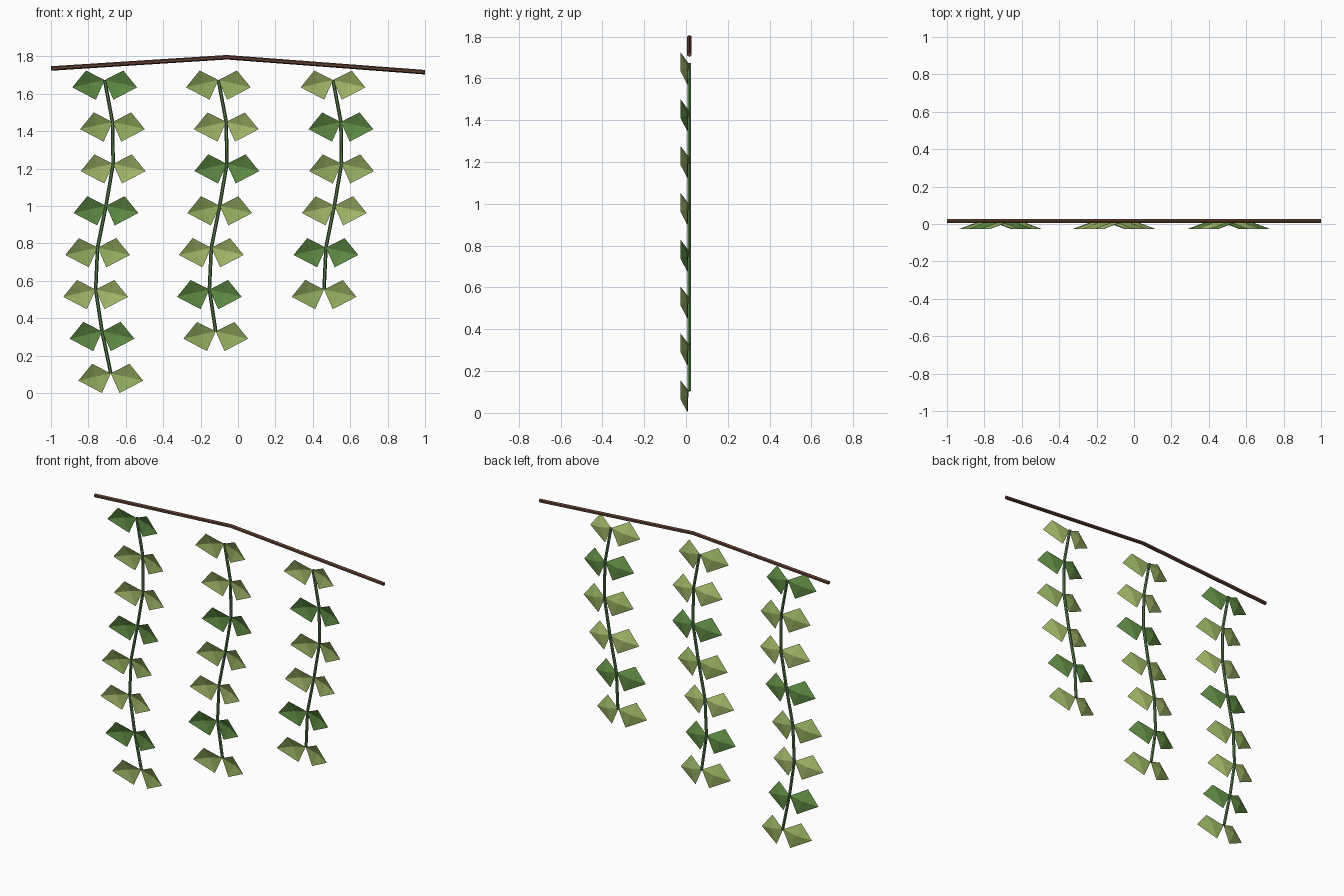
import bpy, bmesh, math
from mathutils import Vector

if "Cube" in bpy.data.objects:
    bpy.data.objects.remove(bpy.data.objects["Cube"])


def material(name, rgb):
    m = bpy.data.materials.new(name)
    m.diffuse_color = (*rgb, 1)
    m.use_nodes = True
    m.node_tree.nodes["Principled BSDF"].inputs["Base Color"].default_value = m.diffuse_color
    return m


def add_object(name, mesh, loc=(0, 0, 0)):
    ob = bpy.data.objects.new(name, mesh)
    ob.location = loc
    bpy.context.collection.objects.link(ob)
    return ob


def tube(name, points, radius, sides, mat):
    """Flat-sided tube along a path in the xz plane."""
    pts = [Vector(p) for p in points]
    bm = bmesh.new()
    rings = []
    for i, p in enumerate(pts):
        d = (pts[min(i + 1, len(pts) - 1)] - pts[max(i - 1, 0)]).normalized()
        u = Vector((0, 1, 0))
        w = d.cross(u)
        angles = [2 * math.pi * (k + 0.5) / sides for k in range(sides)]
        rings.append([bm.verts.new(p + radius * (u * math.cos(a) + w * math.sin(a)))
                      for a in angles])
    for a, b in zip(rings, rings[1:]):
        for k in range(sides):
            n = (k + 1) % sides
            bm.faces.new((a[k], a[n], b[n], b[k]))
    bm.faces.new(rings[0])
    bm.faces.new(rings[-1])
    bmesh.ops.recalc_face_normals(bm, faces=bm.faces)
    mesh = bpy.data.meshes.new(name)
    bm.to_mesh(mesh)
    bm.free()
    mesh.materials.append(mat)
    return add_object(name, mesh)


def leaf_pair_mesh(name, mat):
    """Two mirrored kite leaves, each creased around a raised centre."""
    outline = [(0, -0.004, 0), (0.047, -0.008, -0.105),
               (0.173, -0.042, -0.039), (0.10, -0.042, 0.051)]
    centre = (0.085, -0.009, -0.018)
    bm = bmesh.new()
    for s in (1, -1):
        rim = [bm.verts.new((s * x, y, z)) for x, y, z in outline]
        mid = bm.verts.new((s * centre[0], centre[1], centre[2]))
        for k in range(4):
            tri = (rim[k], rim[(k + 1) % 4], mid)
            bm.faces.new(tri if s > 0 else tri[::-1])
    mesh = bpy.data.meshes.new(name)
    bm.to_mesh(mesh)
    bm.free()
    mesh.materials.append(mat)
    return mesh


bark = material("bark", (0.12, 0.05, 0.03))
stem_green = material("stem_green", (0.09, 0.2, 0.07))
greens = [material("leaf_dark", (0.12, 0.27, 0.06)),
          material("leaf_mid", (0.30, 0.44, 0.12)),
          material("leaf_light", (0.38, 0.51, 0.15))]
leaf_meshes = [leaf_pair_mesh(m.name, m) for m in greens]

Y = 0.016

# Bent branch on top
tube("branch", [(-1, Y, 1.735), (-0.06, Y, 1.795), (1, Y, 1.715)], 0.012, 6, bark)

# Three wavy hanging vines with leaf pairs at every node
for v, (x0, count) in enumerate([(-0.713, 8), (-0.105, 7), (0.508, 6)]):
    nodes = [(x0 + 0.05 * math.sin(i), Y, 1.673 - 0.224 * i) for i in range(count)]
    tube(f"vine_stem_{v + 1}", nodes, 0.0095, 6, stem_green)
    for i, p in enumerate(nodes):
        add_object(f"leaf_pair_{v + 1}_{i + 1}", leaf_meshes[(i + v) % 3], p)
